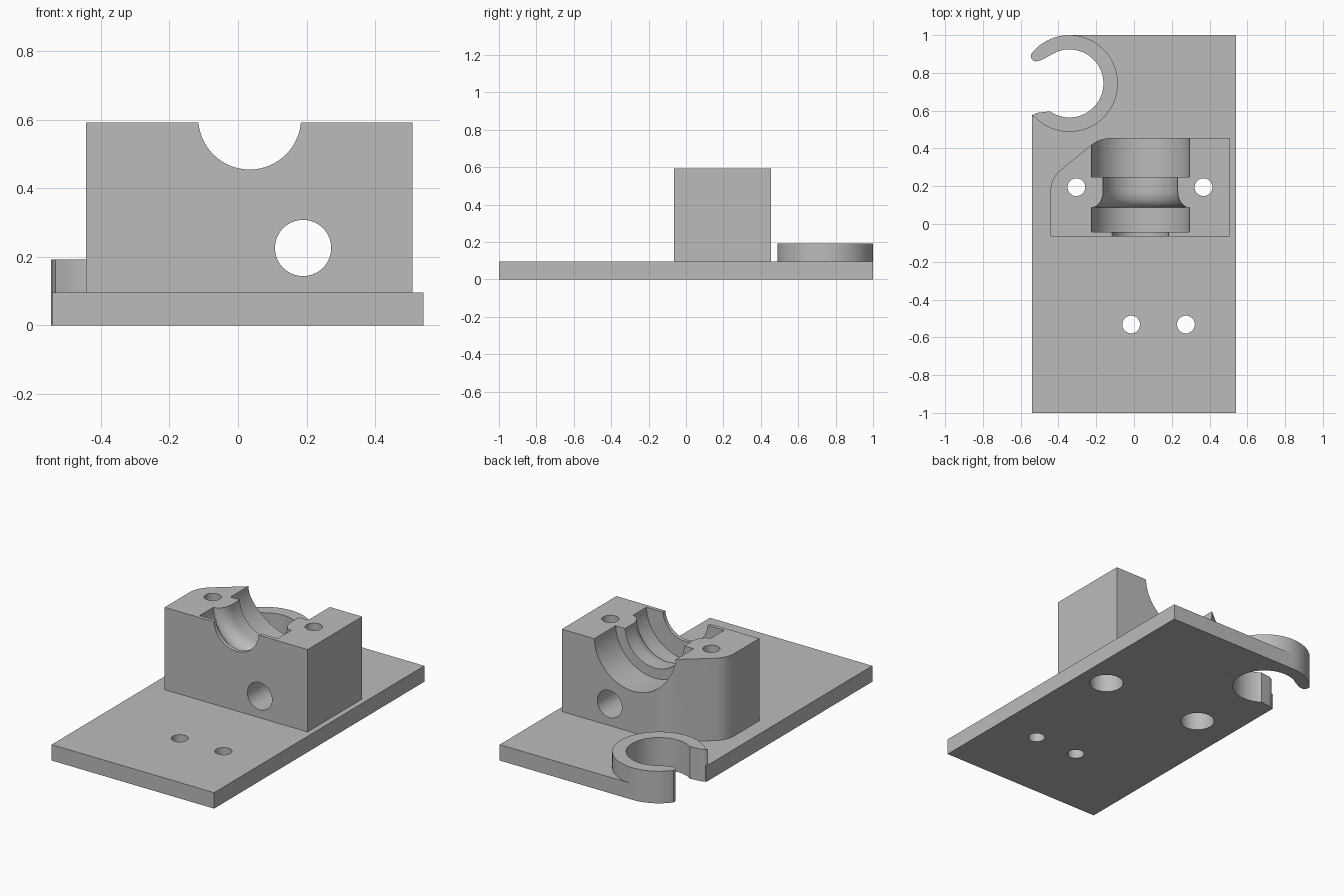
import bpy, bmesh
from math import cos, sin, pi, radians
from mathutils import Matrix, Vector

if "Cube" in bpy.data.objects:
    bpy.data.objects.remove(bpy.data.objects["Cube"], do_unlink=True)

grey = bpy.data.materials.new("plain grey")
grey.use_nodes = True
grey.diffuse_color = (0.5, 0.5, 0.5, 1)
grey.node_tree.nodes["Principled BSDF"].inputs["Base Color"].default_value = grey.diffuse_color


def finish(bm, name):
    bmesh.ops.remove_doubles(bm, verts=bm.verts, dist=1e-5)
    bmesh.ops.recalc_face_normals(bm, faces=bm.faces)
    mesh = bpy.data.meshes.new(name)
    bm.to_mesh(mesh)
    bm.free()
    mesh.materials.append(grey)
    ob = bpy.data.objects.new(name, mesh)
    bpy.context.collection.objects.link(ob)
    return ob


def extrude(name, outline, z0, z1):
    bm = bmesh.new()
    face = bm.faces.new([bm.verts.new((x, y, z0)) for x, y in outline])
    top = bmesh.ops.extrude_face_region(bm, geom=[face])["geom"]
    bmesh.ops.translate(bm, vec=(0, 0, z1 - z0),
                        verts=[v for v in top if isinstance(v, bmesh.types.BMVert)])
    return finish(bm, name)


def arc(cx, cy, r, a0, a1, n=48):
    angles = [radians(a0 + (a1 - a0) * i / n) for i in range(n + 1)]
    return [(cx + r * cos(a), cy + r * sin(a)) for a in angles]


def curve(p, q, s, n=8):
    """Rounded corner from p to s, pulled towards q."""
    p, q, s = Vector(p), Vector(q), Vector(s)
    steps = [i / n for i in range(n + 1)]
    return [tuple(p * (1 - t) ** 2 + q * 2 * t * (1 - t) + s * t * t) for t in steps]


def lathe(name, profile, matrix):
    """Solid of revolution from (radius, height) pairs."""
    bm = bmesh.new()
    verts = [bm.verts.new((r, 0, h)) for r, h in profile]
    edges = [bm.edges.new(pair) for pair in zip(verts, verts[1:])]
    bmesh.ops.spin(bm, geom=verts + edges, cent=(0, 0, 0), axis=(0, 0, 1),
                   angle=2 * pi, steps=64)
    bmesh.ops.transform(bm, matrix=matrix, verts=bm.verts)
    return finish(bm, name)


def drill(name, x, y, r, z0, z1):
    return lathe(name, [(0, z0), (r, z0), (r, z1), (0, z1)], Matrix.Translation((x, y, 0)))


def cut(ob, cutters):
    for c in cutters:
        mod = ob.modifiers.new(c.name, 'BOOLEAN')
        mod.operation, mod.solver, mod.object = 'DIFFERENCE', 'EXACT', c
        c.hide_render = True
        c.hide_viewport = True


PLATE, TOP = 0.096, 0.592
HX, HY, OUTER, INNER = -0.342, 0.744, 0.256, 0.18

# Base plate, notched around the clip
plate = extrude("base_plate", [(-0.541, -1), (0.541, -1), (0.541, 1)]
                + arc(HX, HY, OUTER, 90, -141), 0, PLATE)

# Open clip ring with flared, rounded lips
lower_lip = curve((-0.541, 0.565), (-0.53, 0.588), (-0.5, 0.59), 6)
upper_lip = curve((-0.475, 0.876), (-0.50, 0.862), (-0.52, 0.861), 4) \
    + curve((-0.525, 0.862), (-0.548, 0.868), (-0.546, 0.897), 6)
clip = extrude("clip_ring", arc(HX, HY, OUTER, 140, -138, 72) + lower_lip
               + arc(HX, HY, INNER, -125, 125, 64) + upper_lip, 0, 0.193)

# Bearing block with one sloped, rounded back corner
block = extrude("bearing_block", [(-0.443, -0.065), (0.509, -0.065), (0.509, 0.455)]
                + curve((-0.12, 0.455), (-0.18, 0.455), (-0.225, 0.42))
                + curve((-0.39, 0.285), (-0.443, 0.24), (-0.443, 0.17)), PLATE, TOP)

# Stepped half-round seat and horizontal through hole, both running along y
along_y = Matrix.Rotation(-pi / 2, 4, 'X')
rounded = [(0.26 - 0.062 * sin(a), 0.087 + 0.085 * (1 - cos(a)))
           for a in [i * pi / 20 for i in range(11)]]
seat = lathe("seat_cutter", [(0, -0.2), (0.15, -0.2), (0.15, -0.042), (0.26, -0.042)]
             + rounded + [(0.198, 0.25), (0.26, 0.25), (0.26, 0.6), (0, 0.6)],
             Matrix.Translation((0.034, 0, 0.605)) @ along_y)
cross_hole = lathe("cross_hole_cutter", [(0, -0.3), (0.082, -0.3), (0.082, 0.7), (0, 0.7)],
                   Matrix.Translation((0.19, 0, 0.226)) @ along_y)

# Bolt holes through block and plate, with wide recesses from beneath
bolts = []
for x in (-0.305, 0.368):
    bolts.append(lathe("bolt_cutter", [(0, -0.1), (0.095, -0.1), (0.095, 0.3), (0.047, 0.3),
                                       (0.047, 0.8), (0, 0.8)],
                       Matrix.Translation((x, 0.195, 0))))
screws = [drill("screw_cutter", x, -0.532, 0.047, -0.1, 0.3) for x in (-0.015, 0.275)]

cut(plate, bolts + screws)
cut(block, [seat, cross_hole] + bolts)

# Apply the cuts, then smooth the rounded walls
for ob in (plate, clip, block):
    bpy.ops.object.select_all(action='DESELECT')
    ob.select_set(True)
    bpy.context.view_layer.objects.active = ob
    for mod in list(ob.modifiers):
        bpy.ops.object.modifier_apply(modifier=mod.name)
    bpy.ops.object.shade_smooth_by_angle(angle=radians(30))
for c in bolts + screws + [seat, cross_hole]:
    bpy.data.objects.remove(c, do_unlink=True)
